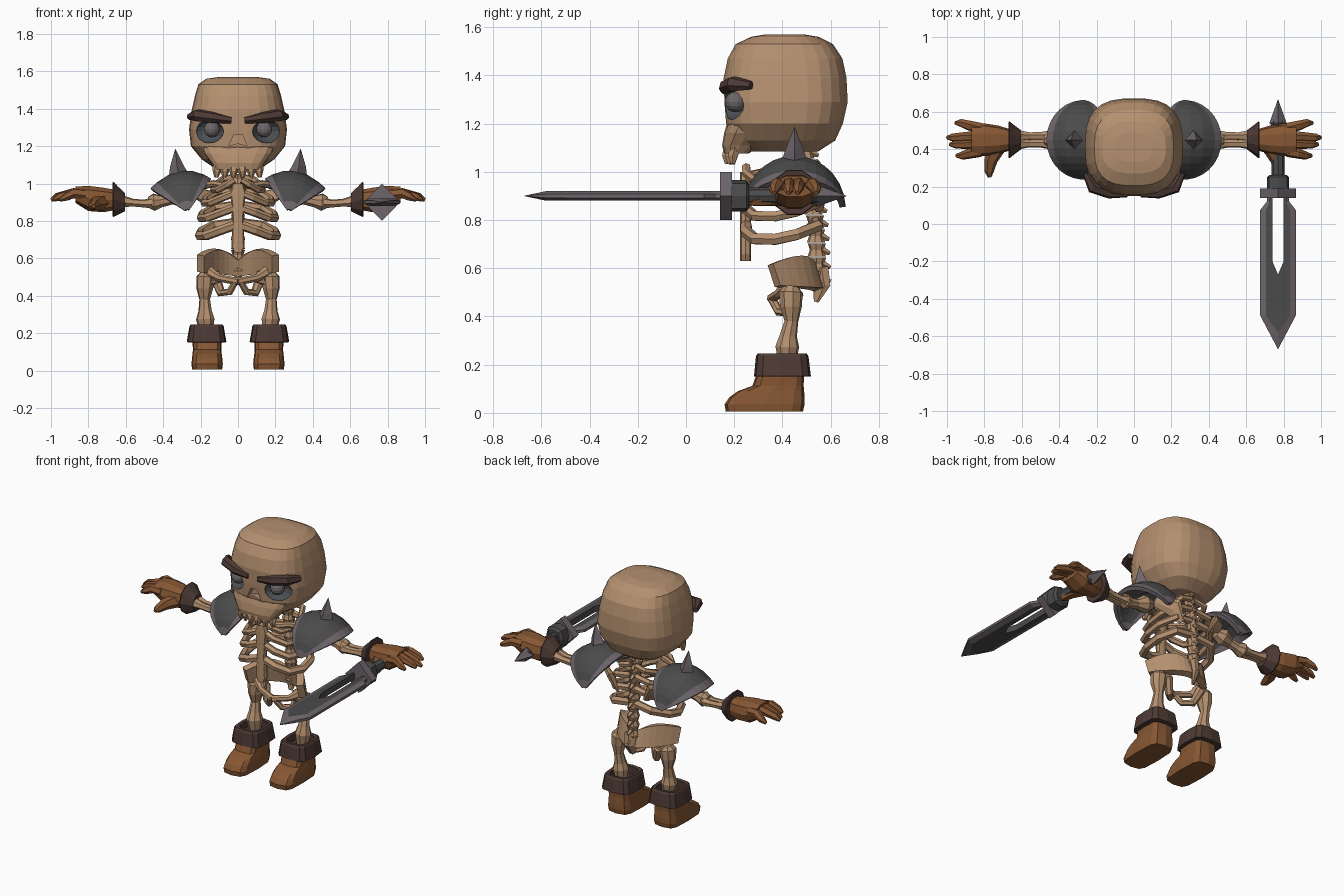
import bpy, bmesh, math
from mathutils import Vector, Matrix

if "Cube" in bpy.data.objects:
    bpy.data.objects.remove(bpy.data.objects["Cube"])


def material(name, rgb):
    m = bpy.data.materials.new(name)
    m.use_nodes = True
    m.diffuse_color = (*rgb, 1)
    m.node_tree.nodes["Principled BSDF"].inputs["Base Color"].default_value = (*rgb, 1)
    return m


BONE = material("bone", (.46, .28, .16))
LEATHER = material("brown_leather", (.24, .095, .034))
DARK = material("dark_leather", (.075, .042, .034))
IRON = material("dark_iron", (.07, .07, .07))
STEEL = material("steel_trim", (.155, .13, .145))
SOCKET = material("eye_socket", (.07, .08, .09))
EYE = material("grey_eye", (.15, .135, .14))


def finish(name, bm, mats):
    bmesh.ops.remove_doubles(bm, verts=bm.verts, dist=.0002)
    bmesh.ops.recalc_face_normals(bm, faces=bm.faces)
    mesh = bpy.data.meshes.new(name)
    bm.to_mesh(mesh)
    bm.free()
    for m in mats:
        mesh.materials.append(m)
    ob = bpy.data.objects.new(name, mesh)
    bpy.context.collection.objects.link(ob)
    return ob


def ring(c, a, b, n=10, p=2):
    """Superellipse loop around c with half axes a and b."""
    c, a, b = Vector(c), Vector(a), Vector(b)
    bend = lambda t: math.copysign(abs(t) ** (2 / p), t) if abs(t) > 1e-6 else 0
    angles = [math.tau * i / n for i in range(n)]
    return [c + a * bend(math.cos(t)) + b * bend(math.sin(t)) for t in angles]


def loft(name, rings, mats, rule=None):
    """Skin closed loops; rule(step, side) picks the material index."""
    bm = bmesh.new()
    loops = [[bm.verts.new(p) for p in r] for r in rings]
    n = len(loops[0])
    for i in range(len(loops) - 1):
        for j in range(n):
            k = (j + 1) % n
            f = bm.faces.new((loops[i][j], loops[i][k], loops[i + 1][k], loops[i + 1][j]))
            f.material_index = rule(i, j) if rule else 0
    bm.faces.new(loops[0])
    bm.faces.new(loops[-1])
    return finish(name, bm, mats)


def stack(name, levels, mat, x=0, n=12, p=4):
    """Loft upward from (z, half width, front y, back y) levels."""
    return loft(name, [ring((x, (f + b) / 2, z), (w, 0, 0), (0, (b - f) / 2, 0), n, p)
                       for z, w, f, b in levels], [mat])


def tube(name, pts, radii, mat, n=7, flat=1):
    """Tapering tube through points; flat squeezes one cross axis."""
    pts = [Vector(p) for p in pts]
    rings, u = [], Vector((.31, .25, .92))
    for i, p in enumerate(pts):
        t = (pts[min(i + 1, len(pts) - 1)] - pts[max(i - 1, 0)]).normalized()
        u = (u - t * u.dot(t)).normalized()
        rings.append(ring(p, u * radii[i], t.cross(u) * radii[i] * flat, n))
    return loft(name, rings, [mat])


def sheet(name, fn, us, vs, mats, rule=None, thick=.025):
    """Open curved sheet fn(u, v) with thickness."""
    bm = bmesh.new()
    grid = [[bm.verts.new(fn(u, v)) for v in vs] for u in us]
    for i in range(len(us) - 1):
        for j in range(len(vs) - 1):
            f = bm.faces.new((grid[i][j], grid[i + 1][j], grid[i + 1][j + 1], grid[i][j + 1]))
            f.material_index = rule(i, j) if rule else 0
    ob = finish(name, bm, mats)
    mod = ob.modifiers.new("thickness", "SOLIDIFY")
    mod.thickness, mod.offset = thick, 0
    return ob


def pair(ob):
    """Name a +x part left and add its mirrored right twin."""
    base = ob.name
    twin = ob.copy()
    twin.data = ob.data.copy()
    twin.data.transform(Matrix.Scale(-1, 4, (1, 0, 0)))
    twin.data.flip_normals()
    ob.name, twin.name = "left_" + base, "right_" + base
    bpy.context.collection.objects.link(twin)


def ball(bm, matrix, index=0):
    vs = bmesh.ops.create_uvsphere(bm, u_segments=14, v_segments=8, radius=1, matrix=matrix)["verts"]
    for f in {f for v in vs for f in v.link_faces}:
        f.material_index = index


# skull with carved sockets and nose
skull = stack("skull", [(1.085, .13, .25, .55), (1.13, .195, .19, .62), (1.2, .252, .165, .652),
                        (1.29, .262, .158, .672), (1.39, .248, .155, .667), (1.47, .23, .172, .65),
                        (1.53, .212, .205, .61), (1.56, .17, .27, .55), (1.57, .1, .33, .49)],
              BONE, n=26, p=2.8)
skull.data.materials.append(SOCKET)
bm = bmesh.new()
for s in (-1, 1):
    place = Matrix.Translation((.155 * s, .185, 1.278)) @ Matrix.Rotation(s * math.radians(32), 4, "Z")
    ball(bm, place @ Matrix.Diagonal((.088, .055, .062, 1)), 1)
socket_cutter = finish("socket_cutter", bm, [BONE, SOCKET])
nose = [(-.05, 1.2), (0, 1.215), (.05, 1.2), (.022, 1.262), (-.022, 1.262)]
nose_cutter = loft("nose_cutter", [[(x, y, z) for x, z in nose] for y in (.08, .2)], [BONE])
for cutter in (socket_cutter, nose_cutter):
    cutter.hide_render = True
    mod = skull.modifiers.new("carve", "BOOLEAN")
    mod.operation, mod.solver, mod.object = "DIFFERENCE", "EXACT", cutter
graph = bpy.context.evaluated_depsgraph_get()
carved = bpy.data.meshes.new_from_object(skull.evaluated_get(graph))
skull.modifiers.clear()
skull.data = carved
for cutter in (socket_cutter, nose_cutter):
    bpy.data.objects.remove(cutter)

# eyes, brows, upper jaw and teeth
bm = bmesh.new()
ball(bm, Matrix.Translation((.14, .205, 1.29)) @ Matrix.Scale(.043, 4))
pair(finish("eye", bm, [EYE]))
pair(tube("brow", [(.035, .16, 1.338), (.13, .165, 1.352), (.22, .195, 1.365), (.258, .27, 1.358)],
          [.018, .03, .033, .018], DARK, 6))
stack("upper_jaw", [(1.075, .125, .158, .26), (1.11, .145, .15, .3), (1.16, .185, .158, .36),
                    (1.2, .2, .17, .4)], BONE, n=16, p=3)
for i, x in enumerate((.024, .07, .112)):
    y = .17 + .012 * i
    pair(tube(f"tooth_{i + 1}", [(x, y + .01, 1.1), (x, y, 1.065), (x * 1.04, y, 1.032)],
              [.025, .023, .01], BONE, 6))

# spine
for i in range(10):
    z = .56 + .058 * i
    y = .545 - .05 * (i / 9) ** 2
    tube(f"vertebra_{i + 1}", [(0, y, z - .027), (0, y, z), (0, y, z + .027)], [.038, .029, .038], BONE, 8)
    tube(f"vertebra_spur_{i + 1}", [(0, y + .02, z), (0, y + .055, z - .015)], [.018, .008], BONE, 5)

# rib cage
for i, (z, w, r) in enumerate([(.985, .13, .019), (.915, .18, .021), (.835, .198, .023), (.74, .205, .026)]):
    path = [(.02, .54, z + .05), (w * .65, .545, z + .035), (w * .97, .46, z), (w, .37, z - .02),
            (w * .82, .285, z - .018), (w * .45, .25, z + .01), (.02, .25, z + .035)]
    pair(tube(f"rib_{i + 1}", path, [r] * 7, BONE, 6))
loft("breastbone", [ring((0, .247, z), (w, 0, 0), (0, .022, 0), 8, 3) for z, w in
                    [(.63, .022), (.66, .036), (.8, .03), (.9, .036), (.95, .045), (1.0, .028)]], [BONE])
pair(tube("collarbone", [(.03, .27, .985), (.13, .33, 1.0), (.27, .44, .97)], [.02, .018, .026], BONE))
pair(tube("shoulder_blade", [(.1, .555, .84), (.15, .55, .92), (.25, .49, .96)], [.02, .06, .035], BONE, 7, .4))

# pelvis
sheet("pelvis", lambda t, v: Vector((.2 * t, .55 - .17 * t * t - .03 * v,
      (.51 + .015 * abs(t)) * (1 - v) + v * (.595 + .06 * math.sin(2.6 * abs(t)) - .01 * abs(t)))),
      [i / 7 - 1 for i in range(15)], [0, .33, .66, 1], [BONE], thick=.045)
tube("tailbone", [(0, .55, .6), (0, .565, .53), (0, .54, .46)], [.05, .042, .012], BONE, 7, .6)
pair(tube("pubic_bar", [(.16, .43, .53), (.1, .385, .495), (.0, .355, .475)], [.035, .02, .021], BONE))
pair(tube("sit_bone", [(.015, .355, .475), (.045, .385, .42), (.09, .43, .415), (.125, .46, .5)],
          [.018, .019, .024, .03], BONE))

# legs
pair(tube("hip_joint", [(.1, .44, .5), (.15, .43, .495)], [.035, .045], BONE))
pair(tube("leg_bone", [(.172, .44, .525), (.174, .435, .5), (.178, .435, .44), (.178, .437, .38),
                       (.176, .425, .32), (.175, .42, .275), (.17, .42, .2)],
          [.03, .05, .046, .029, .036, .05, .035], BONE, 8))

# boots
pair(stack("boot", [(.005, .08, .165, .485), (.035, .084, .16, .492), (.065, .081, .18, .492),
                    (.09, .078, .215, .49), (.112, .076, .275, .488), (.18, .08, .3, .49)], LEATHER, .165))
pair(stack("boot_cuff", [(.15, .09, .3, .5), (.152, .106, .282, .518), (.235, .092, .29, .508),
                         (.247, .085, .297, .5), (.245, .065, .32, .48), (.2, .065, .32, .48)], DARK, .168))

# arms
pair(tube("upper_arm", [(.25, .45, .945), (.3, .45, .935), (.36, .45, .915), (.41, .45, .905),
                        (.45, .45, .9), (.48, .45, .9)], [.035, .055, .03, .033, .048, .03], BONE, 8))
for i, dy in enumerate((-.02, .02)):
    pair(tube(f"forearm_{i + 1}", [(.46, .45 + dy, .895), (.5, .45 + dy, .893), (.56, .45 + dy, .897),
                                   (.62, .45 + dy, .905)], [.03, .022, .021, .033], BONE, 6))

# gloves
pair(loft("glove_cuff", [ring((x, .45, z), (0, r, 0), (0, 0, r), 10) for x, r, z in
          [(.605, .052, .9), (.64, .078, .908), (.665, .098, .915), (.672, .095, .915), (.668, .06, .915)]], [DARK]))
pair(loft("glove_palm", [ring((x, .45, z), (0, a, 0), (0, 0, b), 10, 2.5) for x, a, b, z in
          [(.65, .052, .055, .912), (.72, .075, .068, .912), (.8, .088, .07, .92), (.87, .08, .045, .94)]], [LEATHER]))
for i, (y, tip, end) in enumerate([(.388, .365, .95), (.43, .425, .985), (.472, .462, 1.0), (.512, .54, .955)]):
    pair(tube(f"finger_{i + 1}", [(.82, y, .94), (.88, (y + tip) / 2, .948), (end - .03, tip, .928),
                                  (end, tip, .912)], [.03, .028, .022, .01], LEATHER, 6))
pair(tube("thumb", [(.73, .41, .9), (.765, .34, .89), (.775, .28, .88), (.772, .25, .878)],
          [.045, .035, .025, .01], LEATHER, 6))


# shoulder pads
def pad_point(angle, v):
    c, s = math.cos(angle), math.sin(angle)
    return Vector((.27 + .035 * c + v * .155 * c, .45 + .2 * s,
                   .845 + c * (.145 - .025 * v + .065 * (1 - v * v))))


angles = [math.radians(-86 + 172 * i / 14) for i in range(15)]
pair(sheet("shoulder_pad", pad_point, angles, [-1, -.78, -.4, 0, .4, .78, 1], [IRON, STEEL],
           lambda i, j: int(j in (0, 5) or i in (0, 13))))
pair(loft("pad_spike", [ring((x, .45, z), (r, 0, 0), (0, r, 0), 4) for x, z, r in
          [(.31, 1.03, .06), (.325, 1.09, .038), (.335, 1.185, .001)]], [STEEL]))

# sword blade: slot, flat and edge distances along its length
stations = [(.15, .03, .043, .06), (.12, .03, .045, .06), (.075, .03, .065, .095), (-.2, .03, .065, .095),
            (-.27, 0, .065, .095), (-.49, 0, .065, .095), (-.58, 0, .001, .0475), (-.67, 0, 0, 0)]
for side, s in (("left", 1), ("right", -1)):
    rings = []
    for y, slot, flat, edge in stations:
        t = .02 if edge else .001
        half = [(slot, t), (flat, t), (edge, t * .4), (edge, -t * .4), (flat, -t), (slot, -t)]
        rings.append([(.77 + s * x, y, .9 + z) for x, z in half])
    loft(f"blade_{side}_half", rings, [IRON, STEEL], lambda i, j: int(1 <= j <= 3))


# sword guard, grip and pommel
def sword_part(name, levels, n, p, mat):
    loft(name, [ring((.77, y, .9), (a, 0, 0), (0, 0, b), n, p) for y, a, b in levels], [mat])


sword_part("guard", [(.14, .097, .1), (.19, .097, .1)], 4, 2, STEEL)
sword_part("guard_collar", [(.19, .06, .065), (.25, .06, .065), (.262, .045, .05)], 8, 3, IRON)
sword_part("grip", [(.2, .034, .034), (.55, .034, .034)], 8, 2, IRON)
sword_part("pommel_spike", [(.52, .03, .03), (.54, .046, .046), (.665, .001, .001)], 4, 2, STEEL)
